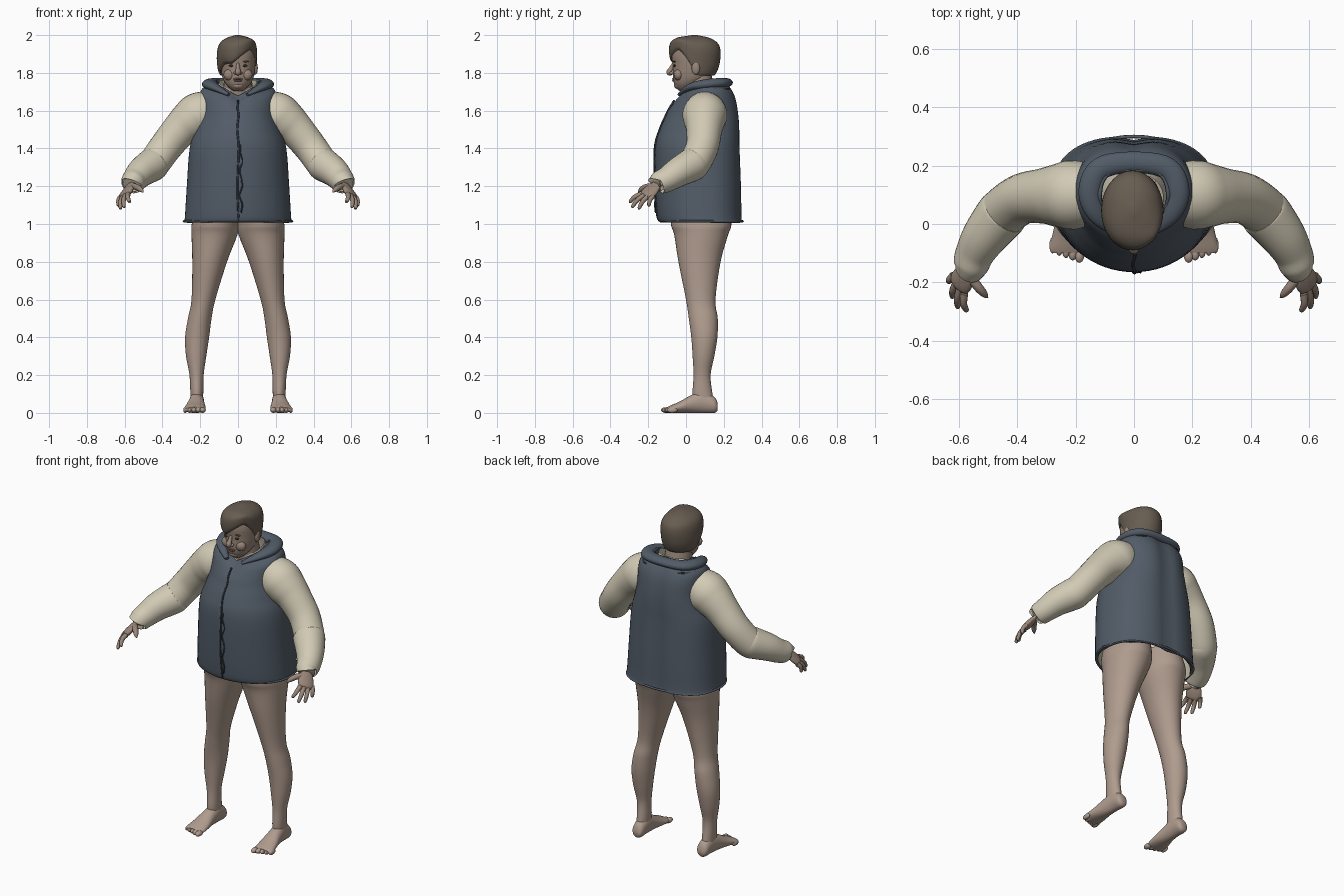
import bpy, bmesh, math
from mathutils import Vector

cube = bpy.data.objects.get("Cube")
if cube:
    bpy.data.objects.remove(cube, do_unlink=True)
parts = []


def material(name, rgb):
    m = bpy.data.materials.new(name)
    m.use_nodes = True
    m.diffuse_color = (*rgb, 1)
    m.node_tree.nodes["Principled BSDF"].inputs["Base Color"].default_value = (*rgb, 1)
    return m


SKIN = material("skin", (0.43, 0.33, 0.27))
TAN = material("tanned_skin", (0.32, 0.24, 0.19))
VEST = material("slate_cloth", (0.085, 0.108, 0.138))
SEAM = material("dark_seam", (0.04, 0.05, 0.065))
CREAM = material("cream_cloth", (0.64, 0.59, 0.46))
HAIR = material("brown_hair", (0.135, 0.108, 0.082))
EYE = material("dark_eye", (0.04, 0.03, 0.025))
LIP = material("lips", (0.24, 0.14, 0.115))


def clamp(v):
    return max(0.0, min(1.0, v))


def interpolate(keys, steps):
    """Catmull-Rom through rows of numbers."""
    rows = []
    for i in range(len(keys) - 1):
        four = [keys[max(i - 1, 0)], keys[i], keys[i + 1], keys[min(i + 2, len(keys) - 1)]]
        for s in range(steps):
            t = s / steps
            rows.append([b + 0.5 * t * (c - a + t * (2 * a - 5 * b + 4 * c - d + t * (3 * (b - c) + d - a)))
                         for a, b, c, d in zip(*four)])
    return rows + [list(keys[-1])]


def skin_rings(name, rings, mats, mirror, caps):
    """Bridge rings of points into one surface."""
    bm = bmesh.new()
    loops = [[bm.verts.new(p) for p in ring] for ring in rings]
    n = len(loops[0])
    for lo, hi in zip(loops, loops[1:]):
        for i in range(n):
            bm.faces.new((lo[i], lo[(i + 1) % n], hi[(i + 1) % n], hi[i]))
    if caps:
        bm.faces.new(loops[0])
        bm.faces.new(loops[-1])
    return finish(name, bm, mats, mirror)


def finish(name, bm, mats, mirror=False):
    bmesh.ops.recalc_face_normals(bm, faces=bm.faces)
    mesh = bpy.data.meshes.new(name)
    bm.to_mesh(mesh)
    bm.free()
    for m in mats:
        mesh.materials.append(m)
    ob = bpy.data.objects.new(name, mesh)
    bpy.context.collection.objects.link(ob)
    if mirror:
        ob.modifiers.new("mirror", "MIRROR").use_mirror_merge = False
    parts.append(ob)
    return ob


def loft(name, keys, mats, axis="z", back=1.0, tweak=None, mirror=False, caps=True, steps=5, n=40):
    """Rows are (position, low, high, low, high) of rounded cross-sections."""
    rings = []
    for t, a0, a1, b0, b1 in interpolate(keys, steps):
        ring = []
        for i in range(n):
            c, s = math.cos(math.tau * i / n), math.sin(math.tau * i / n)
            p = back if s > 0 else 1.0
            a = (a0 + a1) / 2 + (a1 - a0) / 2 * math.copysign(abs(c) ** p, c)
            b = (b0 + b1) / 2 + (b1 - b0) / 2 * math.copysign(abs(s) ** p, s)
            co = Vector((a, b, t) if axis == "z" else (a, t, b))
            ring.append(tweak(co) if tweak else co)
        rings.append(ring)
    return skin_rings(name, rings, mats, mirror, caps)


def tube(name, keys, mats, side=(0, 0, 1), flat=1.0, mirror=False, steps=5, n=24):
    """Rows are (x, y, z, radius); flat squashes across the side direction."""
    rows = interpolate(keys, steps)
    pts = [Vector(r[:3]) for r in rows]
    rings = []
    for i, r in enumerate(rows):
        d = (pts[min(i + 1, len(pts) - 1)] - pts[max(i - 1, 0)]).normalized()
        u = Vector(side)
        u = (u - d * u.dot(d)).normalized()
        v = d.cross(u) * flat
        rings.append([pts[i] + (u * math.cos(math.tau * k / n) + v * math.sin(math.tau * k / n)) * r[3]
                      for k in range(n)])
    return skin_rings(name, rings, mats, mirror, True)


def blobs(name, rows, mat, mirror=False):
    """Ellipsoids given as (centre, size)."""
    bm = bmesh.new()
    for centre, size in rows:
        new = bmesh.ops.create_uvsphere(bm, u_segments=18, v_segments=12, radius=1)["verts"]
        for v in new:
            v.co = Vector(centre) + v.co * Vector(size)
    return finish(name, bm, [mat], mirror)


# Legs and feet
loft("legs", [(1.1, 0, .22, -.08, .22), (1.0, -.005, .245, -.08, .24), (.94, .004, .246, -.062, .222),
              (.8, .058, .242, -.04, .183), (.6, .12, .246, 0, .156), (.5, .14, .265, .015, .168),
              (.4, .153, .28, .028, .166), (.3, .168, .275, .035, .15), (.2, .182, .257, .04, .13),
              (.1, .184, .252, .035, .14), (.04, .186, .25, .05, .15)], [SKIN], mirror=True)
loft("feet", [(.168, .195, .235, .012, .05), (.15, .182, .25, 0, .085), (.09, .18, .255, 0, .115),
              (.03, .178, .264, 0, .095), (-.03, .172, .278, 0, .062), (-.08, .172, .288, 0, .04),
              (-.1, .18, .28, .006, .03)], [SKIN], axis="y", mirror=True)
blobs("toes", [((.187 + .023 * i, -.105 + .008 * i, .015), (.017 - .0015 * i, .028, .015))
               for i in range(5)], SKIN, mirror=True)


# Vest: neckline drops at the front, spine is slightly hollow
def vest_shape(co):
    front = clamp((.1 - co.y) / .13)
    rise = clamp((co.z - 1.6) / .165)
    dip = .065 + .035 * max(0, 1 - abs(co.x) / .07)
    y, z = co.y, co.z - rise * front * dip
    if y > .1:
        y -= .014 * math.exp(-(co.x / .045) ** 2)
    return Vector((co.x, y, z))


vest = loft("vest", [(1.01, -.285, .285, -.138, .302), (1.04, -.281, .281, -.152, .298),
                     (1.2, -.271, .271, -.162, .295), (1.4, -.256, .256, -.163, .288),
                     (1.5, -.226, .226, -.138, .287), (1.58, -.205, .205, -.103, .282),
                     (1.66, -.203, .203, -.075, .268), (1.71, -.195, .195, -.055, .247),
                     (1.745, -.15, .15, -.035, .22), (1.765, -.115, .115, -.012, .195)],
            [VEST, CREAM], back=.78, tweak=vest_shape, caps=False, n=64)
solid = vest.modifiers.new("lining", "SOLIDIFY")
solid.thickness, solid.offset, solid.material_offset = .012, -1, 1
tube("hem", [(.287 * math.cos(a), .082 + .218 * math.sin(a), 1.015, .006)
             for a in [math.tau * i / 24 for i in range(25)]], [VEST], n=8, steps=2)
loft("shirt_collar", [(1.66, -.12, .12, -.02, .2), (1.72, -.108, .108, -.01, .19),
                      (1.762, -.1, .1, 0, .18)], [CREAM], tweak=vest_shape, caps=False)

# Folded hood around the neck with a few creases
half = [(.05, -.035, 1.685, .008), (.125, .03, 1.725, .021), (.15, .11, 1.74, .027), (.115, .19, 1.747, .026)]
tube("hood_roll", half + [(0, .212, 1.748, .024)] + [(-x, y, z, r) for x, y, z, r in half[::-1]],
     [VEST], flat=1.5)
for k, (r, h) in enumerate([(.15, 1.765), (.19, 1.722)]):
    tube(f"hood_crease_{k}", [(r * math.cos(a), .1 + (r - .03) * math.sin(a), h - .01 * abs(math.cos(a)), w)
                              for a, w in [(.1, .002), (.4, .006), (.75, .006), (1.0, .002)]],
         [SEAM], mirror=True, n=8)

# Front closing with a crumpled flap
tube("front_seam", [(.004 * math.sin(9 * i), y, z, .005) for i, (y, z) in enumerate(
    [(-.139, 1.015), (-.154, 1.05), (-.164, 1.2), (-.166, 1.4), (-.14, 1.5), (-.106, 1.578), (-.09, 1.61),
     (-.062, 1.655)])], [SEAM], side=(1, 0, 0), n=8)
tube("front_flap", [(.016 + .009 * math.sin(2.3 * i), -.161 - .004 * (i % 2), 1.06 + .045 * i, .004)
                    for i in range(9)], [SEAM], side=(1, 0, 0), n=8)

# Sleeves
tube("upper_sleeves", [(.1, .1, 1.62, .09), (.2, .1, 1.582, .118), (.255, .098, 1.545, .11),
                       (.31, .096, 1.495, .095), (.385, .085, 1.405, .087), (.45, .04, 1.315, .084),
                       (.475, .01, 1.3, .078)], [CREAM], mirror=True, n=32)
tube("lower_sleeves", [(.438, .048, 1.328, .083), (.455, .03, 1.313, .088), (.51, -.04, 1.275, .078),
                       (.545, -.1, 1.237, .067), (.56, -.145, 1.218, .06), (.561, -.147, 1.216, .045)],
     [CREAM], mirror=True, n=32)

# Hands
across = (.5, .83, -.12)
tube("palms", [(.55, -.11, 1.24, .028), (.566, -.15, 1.212, .03), (.584, -.185, 1.178, .044),
               (.6, -.208, 1.153, .042), (.605, -.218, 1.143, .02)], [TAN], side=across, flat=.42, mirror=True)
tips = [(.574, -.3, 1.115), (.605, -.288, 1.088), (.624, -.252, 1.08), (.635, -.198, 1.095)]
for name, i in zip(("index", "middle", "ring", "little"), range(4)):
    base = Vector((.582, -.238, 1.158)).lerp(Vector((.618, -.176, 1.146)), i / 3)
    tip = Vector(tips[i])
    mid = base.lerp(tip, .5) + Vector((.006, -.004, .006))
    tube(name + "_fingers", [(*base, .014), (*mid, .012), (*base.lerp(tip, .93), .009), (*tip, .002)],
         [TAN], mirror=True, n=12)
tube("thumbs", [(.565, -.175, 1.2, .016), (.535, -.215, 1.195, .016), (.513, -.24, 1.18, .012),
                (.502, -.252, 1.168, .003)], [TAN], mirror=True, n=12)

# Neck and head
tube("neck", [(0, .09, 1.6, .09), (0, .075, 1.7, .08), (0, .06, 1.8, .07)], [TAN], side=(1, 0, 0))
loft("head", [(1.705, -.025, .025, -.035, .02), (1.72, -.045, .045, -.052, .05), (1.745, -.067, .067, -.064, .09),
              (1.78, -.083, .083, -.069, .13), (1.84, -.092, .092, -.07, .15), (1.9, -.095, .093, -.075, .16),
              (1.95, -.08, .08, -.055, .14), (1.98, -.035, .035, 0, .09)], [TAN])
blobs("ears", [((.093, .052, 1.825), (.012, .022, .034))], TAN, mirror=True)
tube("nose", [(0, -.066, 1.85, .008), (0, -.08, 1.82, .012), (0, -.089, 1.802, .015), (0, -.074, 1.79, .006)],
     [TAN], side=(1, 0, 0), n=16)
blobs("nostrils", [((.013, -.076, 1.799), (.01, .011, .008))], TAN, mirror=True)
blobs("cheeks", [((.045, -.04, 1.79), (.032, .025, .03))], TAN, mirror=True)
blobs("lips", [((0, -.064, 1.768), (.026, .01, .005)), ((0, -.062, 1.759), (.022, .011, .006))], LIP)
blobs("chin", [((0, -.043, 1.732), (.03, .02, .017))], TAN)
blobs("eyes", [((.035, -.061, 1.838), (.015, .006, .006))], EYE, mirror=True)
blobs("eyebrows", [((.037, -.061, 1.86), (.022, .007, .004))], HAIR, mirror=True)


# Hair: short cap with a fringe swept to one side
def hair_shape(co):
    front = clamp((.06 - co.y) / .1)
    low = 1.785 + front * (.065 + .8 * max(co.x + .03, 0))
    return Vector((co.x, co.y, low + co.z * (2 - low)))


loft("hair", [(0, -.094, .09, -.07, .148), (.08, -.104, .097, -.084, .162), (.3, -.112, .1, -.09, .178),
              (.6, -.11, .1, -.087, .183), (.8, -.095, .088, -.068, .168), (.93, -.06, .056, -.03, .125),
              (1, -.012, .01, .03, .06)], [HAIR], tweak=hair_shape)

bpy.ops.object.select_all(action="DESELECT")
for ob in parts:
    ob.select_set(True)
bpy.context.view_layer.objects.active = parts[0]
bpy.ops.object.shade_smooth_by_angle(angle=math.radians(50))
